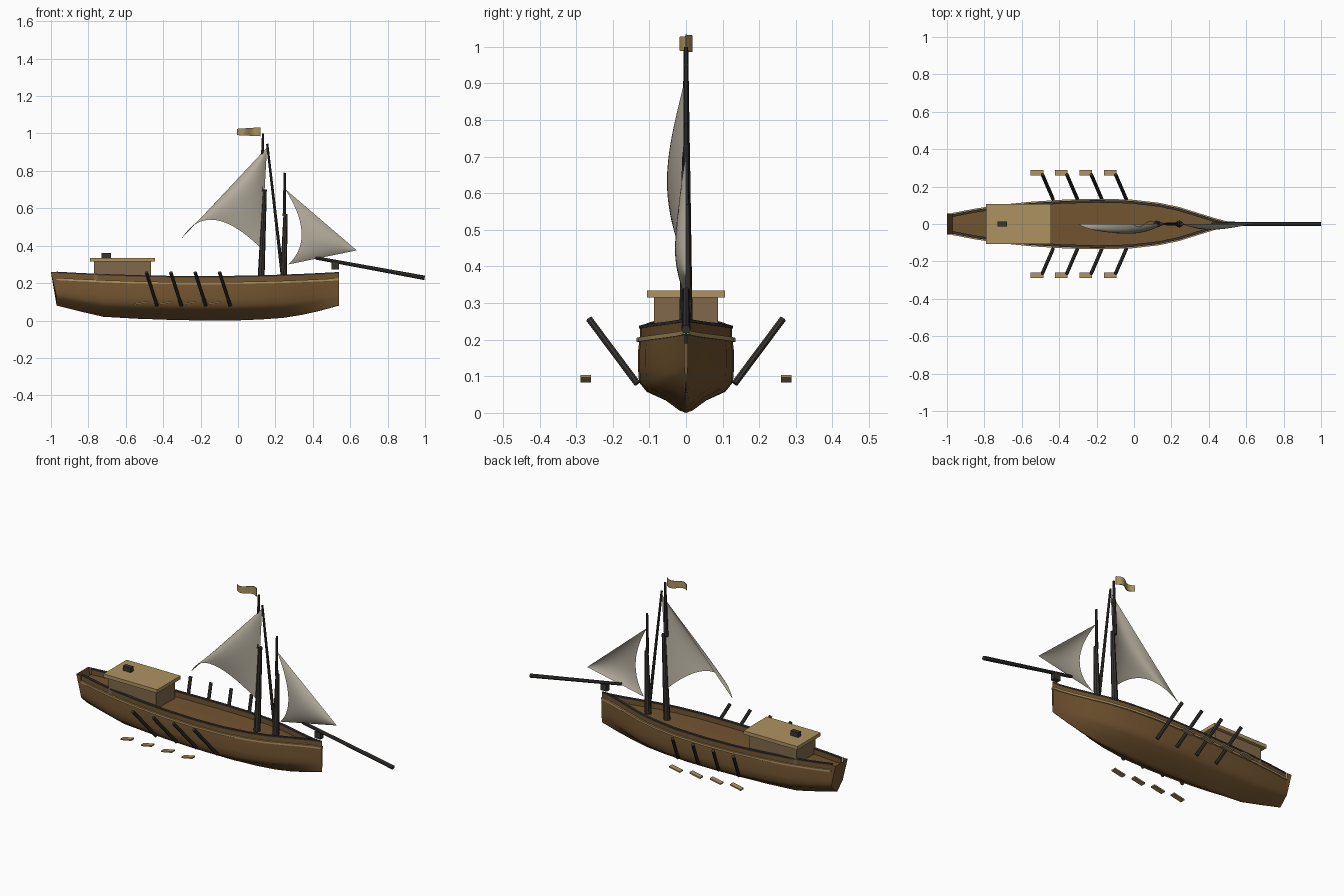
import bpy, bmesh, math
from mathutils import Vector

if "Cube" in bpy.data.objects:
    bpy.data.objects.remove(bpy.data.objects["Cube"])


def material(name, rgb):
    m = bpy.data.materials.new(name)
    m.diffuse_color = (*rgb, 1)
    m.use_nodes = True
    m.node_tree.nodes["Principled BSDF"].inputs["Base Color"].default_value = m.diffuse_color
    return m


WOOD = material("hull_wood", (0.17, 0.09, 0.03))
CABIN = material("cabin_wood", (0.22, 0.14, 0.07))
GOLD = material("light_wood", (0.42, 0.29, 0.12))
DARK = material("dark_wood", (0.04, 0.035, 0.03))
CLOTH = material("sail_cloth", (0.46, 0.42, 0.34))


def make(name, verts, faces, mat, smooth=None, mirror=False):
    me = bpy.data.meshes.new(name)
    me.from_pydata([tuple(v) for v in verts], [], faces)
    bm = bmesh.new()
    bm.from_mesh(me)
    bmesh.ops.remove_doubles(bm, verts=bm.verts, dist=0.0005)
    bmesh.ops.recalc_face_normals(bm, faces=bm.faces)
    bm.to_mesh(me)
    bm.free()
    me.materials.append(mat)
    ob = bpy.data.objects.new(name, me)
    bpy.context.collection.objects.link(ob)
    if mirror:
        ob.modifiers.new("mirror", 'MIRROR').use_axis = (False, True, False)
    if smooth:
        bpy.ops.object.select_all(action='DESELECT')
        ob.select_set(True)
        bpy.context.view_layer.objects.active = ob
        bpy.ops.object.shade_smooth_by_angle(angle=math.radians(smooth))
    return ob


def loft(name, rings, mat, closed=False, smooth=None, mirror=False):
    n = len(rings[0])
    faces = [(i * n + j, i * n + (j + 1) % n, (i + 1) * n + (j + 1) % n, (i + 1) * n + j)
             for i in range(len(rings) - 1) for j in range(n if closed else n - 1)]
    if closed:
        faces += [tuple(range(n)), tuple(range((len(rings) - 1) * n, len(rings) * n))]
    return make(name, [v for r in rings for v in r], faces, mat, smooth, mirror)


def box(name, x, y, z, mat, mirror=False, tilt=0):
    rings = [[(px, y[0], z[0] + dz), (px, y[1], z[0] + dz), (px, y[1], z[1] + dz), (px, y[0], z[1] + dz)]
             for px, dz in ((x[0], 0), (x[1], tilt))]
    return loft(name, rings, mat, True, None, mirror)


def spar(name, a, b, r0, r1, mat=DARK, mirror=False, sides=8):
    a, b = Vector(a), Vector(b)
    q = (b - a).to_track_quat('Z', 'Y')
    rings = [[p + q @ Vector((r * math.cos(t), r * math.sin(t), 0))
              for t in (2 * math.pi * k / sides for k in range(sides))]
             for p, r in ((a, r0), (b, r1))]
    return loft(name, rings, mat, True, 40, mirror)


def sail(name, apex, q, r, arch, billow, n=14):
    apex, q, r, arch = map(Vector, (apex, q, r, arch))
    rings = []
    for i in range(n + 1):
        u = i / n
        row = []
        for j in range(n + 1):
            v = j / n
            bow = 4 * v * (1 - v)
            p = apex.lerp(q.lerp(r, v), u) + arch * (bow * u ** 1.6)
            p.y -= billow * bow * math.sin(u * 2.2)
            row.append(p)
        rings.append(row)
    return loft(name, rings, CLOTH, smooth=60)


# Hull stations: x, half width, keel height
stations = [(-0.97, .055, .08), (-.85, .078, .05), (-.72, .098, .02), (-.55, .115, .01),
            (-.38, .126, .004), (-.2, .131, 0), (-.02, .127, 0), (.13, .11, .006),
            (.24, .087, .014), (.34, .056, .03), (.43, .028, .05), (.49, .012, .066), (.54, .004, .08)]


def top(x):
    return .227 + .022 * ((x + .2) / .75) ** 2


def along(dy, dz):
    """Point just outside/inside the sheer line for every station."""
    return [(x, max(w + dy, .001), top(x) + dz) for x, w, k in stations]


# Hull skin
section = [(0, 0), (.13, .03), (.42, .17), (.82, .29), (.98, .42), (1, .6), (1, .85), (.97, 1)]
loft("hull", [[(x, w * a, k + (top(x) - .028 - k) * h) for a, h in section]
              for x, w, k in stations], WOOD, smooth=50, mirror=True)


# Rails running along the sheer, as rectangular strips
def rail(name, y0, y1, z0, z1, mat):
    loft(name, list(zip(along(y0, z0), along(y1, z0), along(y1, z1), along(y0, z1))),
         mat, True, 40, True)


rail("gold_strake", -.014, .004, -.034, -.022, GOLD)
rail("bulwark", -.016, -.005, -.024, .004, WOOD)
rail("bulwark_cap", -.017, -.003, .003, .011, DARK)

# Deck and raked transom
loft("deck", [[(x, 0, top(x) - .022), (x, max(w - .008, .001), top(x) - .024)] for x, w, k in stations],
     WOOD, mirror=True)
x0, w0, k0 = stations[0]
zt = top(x0) + .008
make("transom", [(x0, 0, k0), (x0, w0 * .42, k0 + .02), (x0, w0 * .98, k0 + .05), (-1, w0, zt), (-1, 0, zt),
                 (x0, w0, zt)],
     [(0, 1, 2, 3, 4), (2, 5, 3)], WOOD, mirror=True)

# Cabin
box("cabin", (-.77, -.465), (-.088, .088), (.19, .317), CABIN)
box("cabin_roof", (-.79, -.444), (-.107, .107), (.315, .335), GOLD)
box("roof_vent", (-.73, -.68), (-.013, .013), (.334, .362), DARK)

# Masts and spars
spar("main_mast", (.122, 0, .19), (.143, 0, .70), .019, .011)
spar("main_topmast", (.126, 0, .69), (.134, 0, 1.0), .011, .006)
spar("main_yard", (.235, 0, .26), (.156, 0, .945), .009, .006)
spar("fore_mast", (.242, 0, .19), (.254, 0, .57), .019, .011)
spar("fore_topmast", (.248, 0, .56), (.25, 0, .79), .009, .006)
spar("bowsprit", (.415, 0, .335), (.998, 0, .228), .009, .012)
box("bow_lantern", (.5, .54), (-.014, .014), (.273, .31), DARK)

# Sails
sail("main_sail", (.155, 0, .925), (-.30, 0, .44), (.125, 0, .385), (-.035, 0, .125), .052)
sail("fore_sail", (.635, 0, .375), (.25, 0, .705), (.27, 0, .30), (.08, 0, -.03), .03)

# Waving flag
rings = []
for i in range(13):
    t = i / 12
    x, y = .12 - .125 * t, .016 * math.sin(t * 2 * math.pi)
    h0, h1 = .985 + .006 * t, 1.033 - .008 * t
    rings.append([(x, y - .002, h0), (x, y + .002, h0), (x, y + .002, h1), (x, y - .002, h1)])
loft("flag", rings, GOLD, True, 40)

# Oars, four per side, with loose flat blades
for i in range(4):
    dx = .1305 * i
    spar(f"oar_shaft_{i + 1}", (-.49 + dx, .265, .257), (-.433 + dx, .133, .08), .0095, .0095, mirror=True)
    box(f"oar_blade_{i + 1}", (-.553 + dx, -.485 + dx), (.26, .288), (.083, .091), GOLD, True, .013)
